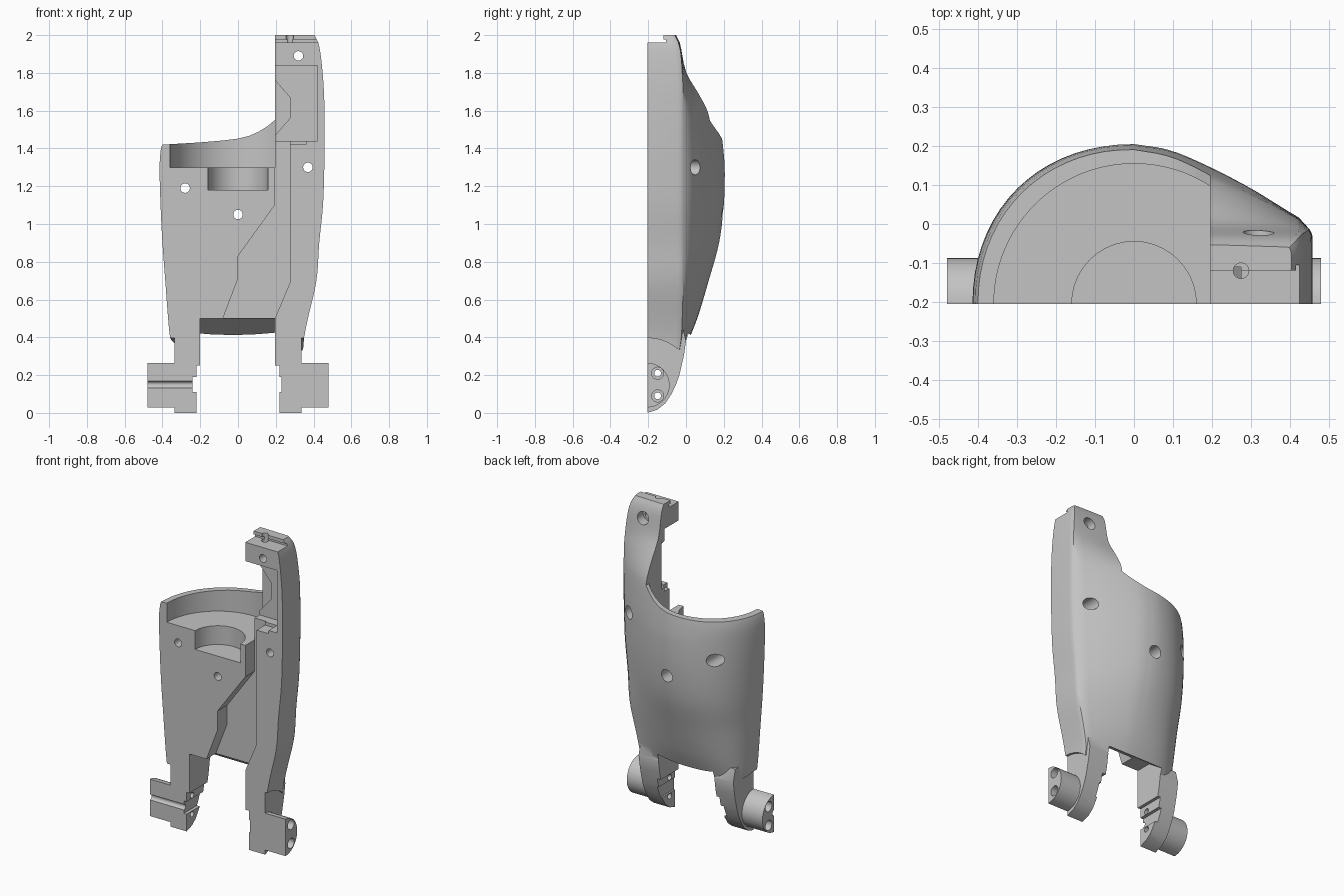
import bpy, bmesh, math

cube = bpy.data.objects.get("Cube")
if cube:
    bpy.data.objects.remove(cube, do_unlink=True)

FRONT = -0.205      # flat split face
INNER = 0.195       # inner face of the tower

grey = bpy.data.materials.new("light_grey")
grey.use_nodes = True
colour = (0.55, 0.55, 0.55, 1)
grey.diffuse_color = colour
grey.node_tree.nodes["Principled BSDF"].inputs["Base Color"].default_value = colour


def make_object(name, bm):
    bmesh.ops.recalc_face_normals(bm, faces=bm.faces)
    mesh = bpy.data.meshes.new(name)
    bm.to_mesh(mesh)
    bm.free()
    mesh.materials.append(grey)
    obj = bpy.data.objects.new(name, mesh)
    bpy.context.collection.objects.link(obj)
    return obj


def loft(name, rings):
    bm = bmesh.new()
    loops = [[bm.verts.new(p) for p in ring] for ring in rings]
    count = len(loops[0])
    for a, b in zip(loops, loops[1:]):
        for i in range(count):
            j = (i + 1) % count
            bm.faces.new((a[i], a[j], b[j], b[i]))
    bm.faces.new(loops[0])
    bm.faces.new(loops[-1])
    return make_object(name, bm)


def prism(name, axis, points, low, high):
    """Extrude a flat outline along one axis."""
    place = {"x": lambda p, d: (d, p[0], p[1]),
             "y": lambda p, d: (p[0], d, p[1]),
             "z": lambda p, d: (p[0], p[1], d)}[axis]
    return loft(name, [[place(p, d) for p in points] for d in (low, high)])


def arc(centre, radius, start=0.0, end=math.tau, steps=40):
    return [(centre[0] + radius * math.cos(start + (end - start) * i / steps),
             centre[1] + radius * math.sin(start + (end - start) * i / steps))
            for i in range(steps + (end - start < math.tau))]


def box(name, x, y, z):
    return prism(name, "z", [(x[0], y[0]), (x[1], y[0]), (x[1], y[1]), (x[0], y[1])], *z)


def combine(target, tool, operation="DIFFERENCE"):
    mod = target.modifiers.new("join", "BOOLEAN")
    mod.operation = operation
    mod.solver = "EXACT"
    mod.object = tool
    bpy.context.view_layer.objects.active = target
    bpy.ops.object.modifier_apply(modifier=mod.name)
    bpy.data.objects.remove(tool, do_unlink=True)


def smooth_value(table, t, column):
    """Smooth interpolation through the rows of a table."""
    i = max(k for k in range(len(table) - 1) if table[k][0] <= t or k == 0)

    def slope(k):
        a, b = table[max(k - 1, 0)], table[min(k + 1, len(table) - 1)]
        return (b[column] - a[column]) / (b[0] - a[0])

    p, q = table[i], table[i + 1]
    w = q[0] - p[0]
    s = (t - p[0]) / w
    rise = s * s * (3 - 2 * s)
    return (p[column] * (1 - rise) + q[column] * rise
            + w * slope(i) * s * (1 - s) ** 2 - w * slope(i + 1) * s * s * (1 - s))


# Shell: height, right reach, left reach, depth, shoulder depth, roundness
rows = [
    (.33, .345, .345, .2, .17, 3.2), (.4, .36, .35, .225, .18, 3),
    (.5, .37, .37, .265, .185, 2.7), (.7, .385, .415, .325, .19, 2.4),
    (.9, .4, .43, .38, .19, 2.3), (1.1, .41, .45, .405, .19, 2.2),
    (1.3, .415, .457, .41, .19, 2.1), (1.4, .408, .459, .402, .19, 2.1),
    (1.46, .385, .459, .395, .19, 2.1), (1.53, .37, .459, .385, .19, 2.1),
    (1.6, .36, .458, .365, .19, 2.1), (1.7, .36, .455, .293, .19, 2.1),
    (1.8, .36, .448, .215, .185, 2.1), (1.9, .36, .437, .187, .178, 2.1),
    (1.96, .36, .425, .175, .165, 2.1), (2, .36, .405, .155, .145, 2.1)]
flank = [(0, 1), (.2, .93), (.42, .74), (.66, .48), (.88, .2), (.967, .08), (.985, 0)]


def section(z):
    reach_r, reach_l, depth, shoulder, power = [smooth_value(rows, z, c) for c in range(1, 6)]
    ring = [(-reach_r, FRONT - .02, z)]
    for i in range(18):
        a = math.pi / 2 * i / 18
        ring.append((-reach_r * math.cos(a) ** (2 / power),
                     FRONT + depth * math.sin(a) ** (2 / power), z))
    for i in range(17):
        f = flank[-1][0] * i / 16
        ring.append((f * reach_l,
                     FRONT + shoulder + (depth - shoulder) * smooth_value(flank, f, 1), z))
    ring.append((reach_l * .997, FRONT + shoulder - .012, z))
    ring.append((reach_l, FRONT + shoulder - .03, z))
    ring.append((reach_l, FRONT - .02, z))
    return ring


heights = []
for a, b in zip(rows, rows[1:]):
    steps = max(2, round((b[0] - a[0]) / .04))
    heights += [a[0] + (b[0] - a[0]) * i / steps for i in range(steps)]
shell = loft("half_shell", [section(z) for z in heights + [2.0]])

# Clearance, legs and pivot pads on both sides
pivot = (FRONT, .147)
leg = [(-.225, 0), (FRONT, 0), (-.15, .018), (-.11, .05), (-.077, .1), (-.053, .15),
       (-.035, .2), (-.012, .3), (0, .38), (-.02, .46), (-.225, .46)]
for side in (-1, 1):
    def span(a, b):
        return sorted((side * a, side * b))
    combine(shell, prism("clearance", "x", arc(pivot, .25), *span(.335, .7)))
    combine(shell, prism("leg", "x", leg, *span(.19, .335)), "UNION")
    combine(shell, prism("pivot_pad", "x", arc(pivot, .118), *span(.3, .48)), "UNION")
    for z in (.09, .21):
        combine(shell, prism("screw_hole", "x", arc((-.15, z), .018, steps=20), *span(.1, .6)))
        combine(shell, prism("screw_seat", "x", arc((-.15, z), .032, steps=24), *span(.42, .6)))

# Opening between the legs
combine(shell, prism("leg_gap", "x", [(-.3, -.1), (-.3, .5), (-.1, .5), (.03, .41),
                                      (.3, .4), (.3, -.1)], -.2, INNER))
combine(shell, box("lower_gap", (-.22, .22), (-.4, .3), (-.1, .25)))
combine(shell, box("gap_notch", (-.24, .23), (-.4, .3), (.11, .19)))
combine(shell, prism("wire_groove", "x", arc((FRONT, .15), .018, steps=20), -.6, -.2))

# Sweeping rim and stepped round cup
combine(shell, prism("rim_cut", "y", [
    (-.6, 1.41), (-.4, 1.42), (-.2, 1.432), (-.08, 1.442), (0, 1.452), (.06, 1.467),
    (.11, 1.489), (.155, 1.517), (INNER, 1.55), (INNER, 2.3), (-.6, 2.3)], -.5, .5))
cup = arc((0, FRONT), .36, math.acos(INNER / .36), math.pi, 48)
combine(shell, prism("cup", "z", cup + [(-.36, -.4), (INNER, -.4)], 1.3, 2.3))
combine(shell, prism("cup_well", "z", arc((0, FRONT), .16), 1.18, 1.35))

# Recess in the flat face
combine(shell, prism("front_recess", "y", [
    (INNER, 1.46), (INNER, 1.1), (0, .83), (0, .71), (-.08, .5), (-.1, .45),
    (INNER, .45), (INNER, .5), (.275, .69), (.275, 1.46)], -.4, -.11))

# Tower pocket, top step and pin hole
combine(shell, box("tower_pocket", (.1, .42), (-.4, -.06), (1.44, 1.84)))
combine(shell, box("pocket_ledge", (.1, .36), (-.4, -.12), (1.42, 1.5)))
combine(shell, prism("pocket_relief", "y", [(.18, 1.78), (.275, 1.67), (.275, 1.56),
                                            (.18, 1.45)], -.1, -.03))
combine(shell, box("top_step", (.1, .6), (-.4, -.12), (1.96, 2.2)))
combine(shell, box("step_undercut", (.1, .6), (-.13, -.105), (1.96, 1.978)))
combine(shell, prism("pin_hole", "z", arc((.275, -.12), .02, steps=20), 1.8, 2.2))

# Through holes with wide seats at the back
for x, z, seat in ((-.28, 1.19, -.03), (0, 1.05, .08), (.37, 1.3, -.05), (.32, 1.89, -.08)):
    combine(shell, prism("bolt_hole", "y", arc((x, z), .025, steps=28), -.5, .5))
    combine(shell, prism("bolt_seat", "y", arc((x, z), .04, steps=32), seat, .5))

# Trim the flat split face
combine(shell, box("face_trim", (-1, 1), (-1, FRONT), (-1, 3)))

bpy.ops.object.select_all(action="DESELECT")
shell.select_set(True)
bpy.context.view_layer.objects.active = shell
bpy.ops.object.shade_smooth_by_angle(angle=math.radians(30))
